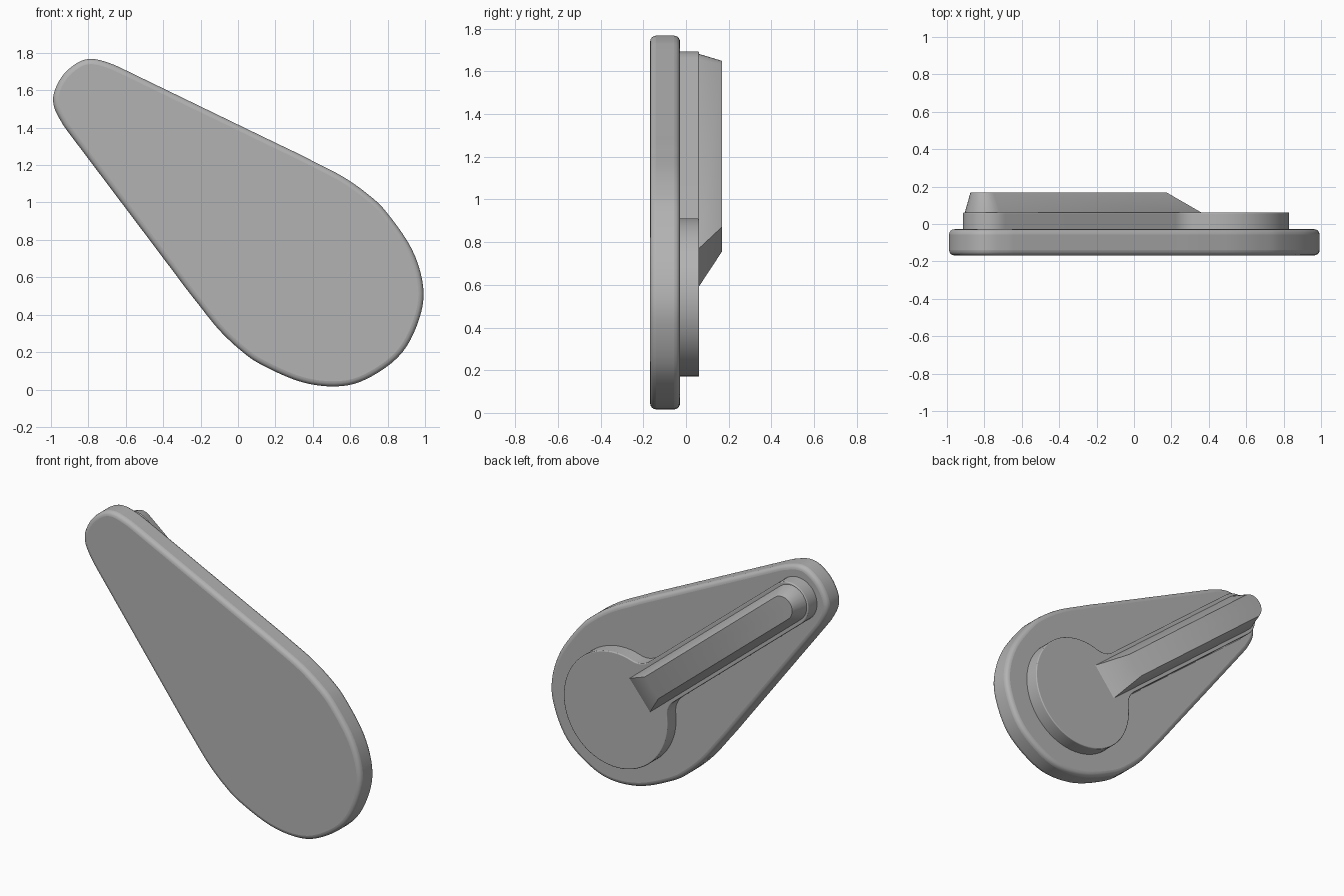
import bpy, bmesh, math
from mathutils import Vector

if "Cube" in bpy.data.objects:
    bpy.data.objects.remove(bpy.data.objects["Cube"])

mat = bpy.data.materials.new("plain grey")
mat.diffuse_color = (0.45, 0.45, 0.45, 1)
mat.use_nodes = True
mat.node_tree.nodes["Principled BSDF"].inputs["Base Color"].default_value = mat.diffuse_color

# Local frame: t runs from the round end to the narrow end, v across
CX, CZ = 0.46, 0.54
DX, DZ = -0.773, 0.635


def place(t, v, y):
    return Vector((CX + DX * t + DZ * v, y, CZ + DZ * t - DX * v))


def loft(name, rings, bevel):
    """Closed solid through (outline, y) rings with equal point counts."""
    bm = bmesh.new()
    loops = [[bm.verts.new(place(t, v, y)) for t, v in pts] for pts, y in rings]
    n = len(loops[0])
    for a, b in zip(loops, loops[1:]):
        for i in range(n):
            j = (i + 1) % n
            bm.faces.new((a[i], a[j], b[j], b[i]))
    bm.faces.new(loops[0])
    bm.faces.new(loops[-1])
    bmesh.ops.recalc_face_normals(bm, faces=bm.faces)
    me = bpy.data.meshes.new(name)
    bm.to_mesh(me)
    bm.free()
    me.materials.append(mat)
    ob = bpy.data.objects.new(name, me)
    bpy.context.collection.objects.link(ob)
    if bevel:
        m = ob.modifiers.new("rounded rim", 'BEVEL')
        m.width, m.segments = bevel, 4
        m.limit_method, m.angle_limit = 'ANGLE', math.radians(50)
    bpy.ops.object.select_all(action='DESELECT')
    ob.select_set(True)
    bpy.context.view_layer.objects.active = ob
    bpy.ops.object.shade_smooth_by_angle(angle=math.radians(35))
    return ob


def arc(ct, cv, r, a0, a1, n):
    return [(ct + r * math.cos(a0 + (a1 - a0) * i / n),
             cv + r * math.sin(a0 + (a1 - a0) * i / n)) for i in range(n + 1)]


def mirrored(half):
    """Half outline starting and ending on the axis -> full closed outline."""
    return half + [(t, -v) for t, v in reversed(half[1:-1])]


def spline(pts, steps):
    """Closed Catmull-Rom curve."""
    out, n = [], len(pts)
    for i in range(n):
        p0, p1, p2, p3 = (Vector(pts[(i + k) % n]) for k in (-1, 0, 1, 2))
        for s in range(steps):
            u = s / steps
            q = 0.5 * (2 * p1 + (p2 - p0) * u + (2 * p0 - 5 * p1 + 4 * p2 - p3) * u * u
                       + (3 * p1 - p0 - 3 * p2 + p3) * u ** 3)
            out.append((q.x, q.y))
    return out


# Teardrop base plate
half = [(-0.54, 0), (-0.495, 0.2), (-0.403, 0.344), (-0.23, 0.46), (0, 0.527),
        (0.14, 0.538), (0.3, 0.526), (0.48, 0.488), (0.57, 0.468), (0.75, 0.424),
        (1.45, 0.255), (1.57, 0.226), (1.645, 0.205), (1.732, 0.165),
        (1.781, 0.104), (1.802, 0)]
plate = spline(mirrored(half), 5)
loft("base_plate", [(plate, -0.168), (plate, -0.028)], 0.028)

# Keyhole-shaped middle layer: disc, concave fillet, round-ended strip
R, W, F = 0.37, 0.138, 0.13
fv = W + F
fu = math.sqrt((R + F) ** 2 - fv ** 2)
ang = math.atan2(fv, fu)
half = (arc(0, 0, R, math.pi, ang, 28)
        + arc(fu, fv, F, ang + math.pi, 1.5 * math.pi, 8)[1:]
        + arc(1.6, 0, W, math.pi / 2, 0, 8))
half[0], half[-1] = (-R, 0), (1.6 + W, 0)
key = mirrored(half)
loft("keyhole_layer", [(key, -0.035), (key, 0.062)], 0.006)


# Raised grip bar with sloping sides and a long sloping inner end
def grip(t0, c, w):
    h = [(t0, 0), (t0, w)] + arc(c, 0, w, math.pi / 2, 0, 6)
    h[-1] = (c + w, 0)
    return mirrored(h)


loft("grip_bar", [(grip(0.215, 1.617, 0.115), 0.055),
                  (grip(0.225, 1.617, 0.115), 0.062),
                  (grip(0.43, 1.63, 0.075), 0.168)], 0)
